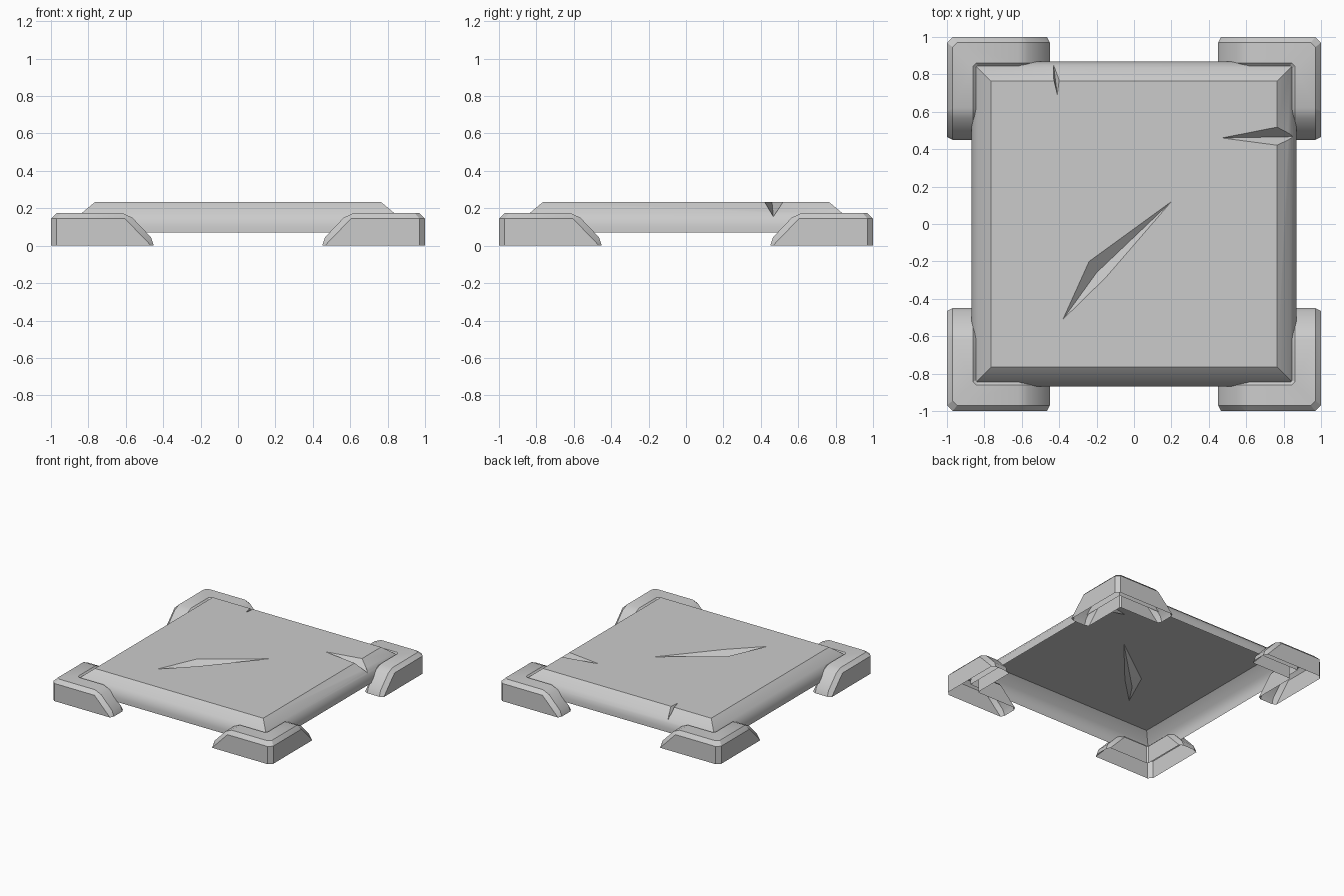
import bpy, bmesh

if "Cube" in bpy.data.objects:
    bpy.data.objects.remove(bpy.data.objects["Cube"])


def add_object(name, bm):
    bmesh.ops.remove_doubles(bm, verts=bm.verts, dist=0.0005)
    bmesh.ops.recalc_face_normals(bm, faces=bm.faces)
    mesh = bpy.data.meshes.new(name)
    bm.to_mesh(mesh)
    bm.free()
    ob = bpy.data.objects.new(name, mesh)
    bpy.context.collection.objects.link(ob)
    return ob


def smooth(ob):
    bpy.ops.object.select_all(action='DESELECT')
    ob.select_set(True)
    bpy.context.view_layer.objects.active = ob
    bpy.ops.object.shade_smooth_by_angle(angle=0.5)


def bridge(bm, rings, closed):
    for a, b in zip(rings, rings[1:]):
        n = len(a)
        for i in range(n if closed else n - 1):
            j = (i + 1) % n
            bm.faces.new((a[i], a[j], b[j], b[i]))


# Slab: square rings following the rounded edge profile
profile = [(.765, .233), (.835, .175), (.86, .14), (.868, .105), (.868, .07)]
bm = bmesh.new()
rings = [[bm.verts.new((sx * r, sy * r, z))
          for sx, sy in ((-1, -1), (1, -1), (1, 1), (-1, 1))] for r, z in profile]
bridge(bm, rings, True)
bm.faces.new(rings[0])
bm.faces.new(rings[-1])
slab = add_object("slab", bm)

# Cracks: wedge cutters as convex hulls (outline, raised outline, floor)
cracks = [
    ([(-.38, -.51, .233), (-.24, -.20, .233), (.20, .12, .233), (-.15, -.285, .233)],
     [(-.20, -.26, .175)]),
    ([(.47, .46, .233), (.775, .42, .233), (.775, .52, .233), (.853, .467, .155)], []),
    ([(-.41, .69, .233), (-.43, .78, .222), (-.40, .77, .229), (-.43, .85, .155)], []),
]
for outline, floor in cracks:
    bm = bmesh.new()
    for x, y, z in outline:
        bm.verts.new((x, y, z))
        bm.verts.new((x, y, .35))
    for p in floor:
        bm.verts.new(p)
    hull = bmesh.ops.convex_hull(bm, input=bm.verts)
    cutter = add_object("crack_cutter", bm)
    cutter.hide_render = True
    mod = slab.modifiers.new("crack", 'BOOLEAN')
    mod.operation = 'DIFFERENCE'
    mod.solver = 'EXACT'
    mod.object = cutter
    bpy.context.view_layer.objects.active = slab
    bpy.ops.object.modifier_apply(modifier=mod.name)
    bpy.data.objects.remove(cutter)

# Slab underside is open
bm = bmesh.new()
bm.from_mesh(slab.data)
under = [f for f in bm.faces if all(v.co.z < .071 for v in f.verts)]
bmesh.ops.delete(bm, geom=under, context='FACES')
bm.to_mesh(slab.data)
bm.free()
smooth(slab)

# Corner feet: chamfered L-shaped shells, open below, swept end to corner to end
# each station: (wall s, wall z, top s, top z)
stations = [(.465, 0, .45, 0), (.48, .016, .465, .045),
            (.59, .13, .565, .15), (.605, .145, .62, .175)]
half = []
for sl, zl, st, zt in stations:
    half.append([(1, sl, 0), (1, sl, zl), (.97, st, zt),
                 (.86, st, zt), (.83, sl, zl), (.83, sl, 0)])
half.append([(1, .97, 0), (1, .97, .145), (.97, .945, .175),
             (.86, .845, .175), (.83, .82, .145), (.83, .82, 0)])
path = half + [[(y, x, z) for x, y, z in s] for s in reversed(half)]
bm = bmesh.new()
rings = [[bm.verts.new(p) for p in s] for s in path]
bridge(bm, rings, False)
feet = add_object("corner_feet", bm)
smooth(feet)
mirror = feet.modifiers.new("mirror", 'MIRROR')
mirror.use_axis = (True, True, False)
mirror.use_mirror_merge = False
